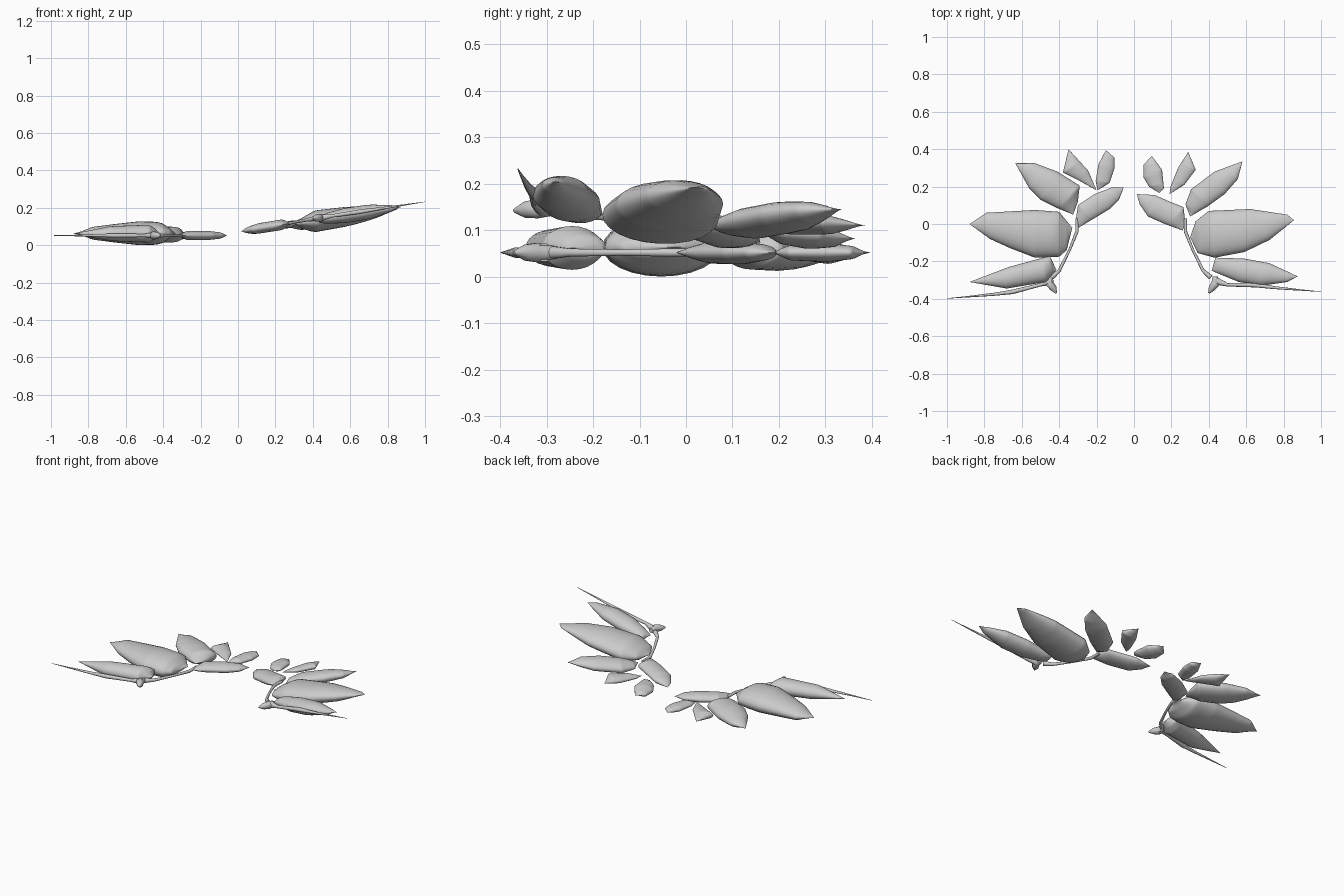
import bpy, math
from mathutils import Vector

if "Cube" in bpy.data.objects:
    bpy.data.objects.remove(bpy.data.objects["Cube"])

# The left sprig lies flat, the right one rises outwards
def left_z(x, y):
    return 0.052

def right_z(x, y):
    return 0.075 + 0.15 * x - 0.02 * y


def leaf(name, outline, k, zf, lift=0.0):
    """Inflate a flat outline: elliptical sections across its longest diagonal."""
    pts = [Vector(p) for p in outline]
    a, b = max(((p, q) for p in pts for q in pts), key=lambda e: (e[0] - e[1]).length)
    length = (b - a).length
    ax = (b - a) / length
    side = Vector((-ax.y, ax.x))
    uv = [((p - a).dot(ax), (p - a).dot(side)) for p in pts]

    def chord(u):
        hits = []
        for (u0, v0), (u1, v1) in zip(uv, uv[1:] + uv[:1]):
            if abs(u1 - u0) > 1e-7 and min(u0, u1) <= u <= max(u0, u1):
                hits.append(v0 + (v1 - v0) * (u - u0) / (u1 - u0))
        return min(hits), max(hits)

    n = 30
    us = [length * (1 - math.cos(math.pi * i / n)) / 2 for i in range(1, n)]
    us = sorted(us + [u for u, v in uv if 1e-4 < u < length - 1e-4])
    chords = [chord(u) for u in us]
    ramp = 0.4 * max(c[1] - c[0] for c in chords)
    seg = 24
    verts, faces = [], []

    def add(u, v, h):
        p = a + ax * u + side * v
        verts.append((p.x, p.y, zf(p.x, p.y) + lift + h))

    for u, (lo, hi) in zip(us, chords):
        half = (hi - lo) / 2
        h = k * half * min(1, min(u, length - u) / ramp) ** 0.4
        for j in range(seg):
            t = 2 * math.pi * j / seg
            add(u, (lo + hi) / 2 + half * math.cos(t), h * math.sin(t))
    for i in range(len(us) - 1):
        for j in range(seg):
            j2 = (j + 1) % seg
            faces.append((i * seg + j, i * seg + j2, (i + 1) * seg + j2, (i + 1) * seg + j))
    add(0, 0, 0)
    add(length, 0, 0)
    first, last, end = len(verts) - 2, len(verts) - 1, (len(us) - 1) * seg
    for j in range(seg):
        j2 = (j + 1) % seg
        faces.append((first, j2, j))
        faces.append((last, end + j, end + j2))
    me = bpy.data.meshes.new(name)
    me.from_pydata(verts, [], faces)
    for p in me.polygons:
        p.use_smooth = True
    bpy.context.collection.objects.link(bpy.data.objects.new(name, me))


def tube(name, path, zf):
    """Tapered tube through (x, y, radius) points."""
    cu = bpy.data.curves.new(name, 'CURVE')
    cu.dimensions = '3D'
    cu.bevel_depth = 1.0
    cu.bevel_resolution = 3
    cu.use_fill_caps = True
    sp = cu.splines.new('POLY')
    sp.points.add(len(path) - 1)
    for p, (x, y, r) in zip(sp.points, path):
        p.co = (x, y, zf(x, y), 1)
        p.radius = r
    bpy.context.collection.objects.link(bpy.data.objects.new(name, cu))


# Left sprig leaves, from the stem base to the crown
leaf("left_leaf_lowest", [(-.88, -.31), (-.67, -.23), (-.45, -.17), (-.415, -.245),
     (-.47, -.31), (-.68, -.345)], .72, left_z, .01)
leaf("left_leaf_large", [(-.88, .0), (-.79, .06), (-.53, .075), (-.40, .065), (-.33, -.02),
     (-.36, -.14), (-.40, -.175), (-.53, -.18), (-.66, -.13), (-.77, -.08)], .5, left_z, .012)
leaf("left_leaf_upper", [(-.635, .325), (-.53, .325), (-.41, .28), (-.29, .205), (-.30, .12),
     (-.325, .05), (-.41, .085), (-.50, .13), (-.56, .19)], .5, left_z, .005)
leaf("left_leaf_pointed", [(-.35, .40), (-.245, .285), (-.2, .18), (-.29, .23),
     (-.38, .275)], .45, left_z)
leaf("left_leaf_small", [(-.15, .395), (-.105, .355), (-.105, .295), (-.13, .22),
     (-.195, .18), (-.205, .23), (-.19, .32)], .45, left_z)
leaf("left_leaf_inner", [(-.30, .10), (-.21, .16), (-.12, .195), (-.055, .195), (-.08, .13),
     (-.13, .08), (-.23, .02), (-.305, -.025), (-.31, .03)], .45, left_z)

# Right sprig leaves
leaf("right_leaf_lowest", [(.415, -.25), (.435, -.18), (.59, -.185), (.725, -.21),
     (.875, -.28), (.82, -.31), (.68, -.33), (.56, -.31)], .62, right_z, -.007)
leaf("right_leaf_large", [(.30, -.07), (.33, .015), (.40, .07), (.62, .08), (.82, .05),
     (.855, .02), (.725, -.085), (.59, -.15), (.43, -.18), (.34, -.155)], .46, right_z, -.01)
leaf("right_leaf_upper", [(.275, .105), (.305, .185), (.43, .28), (.58, .335), (.555, .24),
     (.485, .16), (.395, .095), (.30, .04)], .5, right_z, -.01)
leaf("right_leaf_pointed", [(.29, .385), (.33, .29), (.27, .21), (.19, .16), (.195, .2),
     (.235, .3)], .45, right_z)
leaf("right_leaf_small", [(.095, .365), (.15, .29), (.16, .19), (.135, .165), (.08, .2),
     (.05, .25), (.05, .315)], .45, right_z)
leaf("right_leaf_inner", [(.015, .16), (.11, .155), (.19, .12), (.265, .09), (.275, .0),
     (.26, -.035), (.165, .0), (.075, .04), (.03, .105)], .45, right_z)

# Stems, long thin spikes and the little forked stubs at the base
for name, s, zf, tip in (("left", -1, left_z, -.398), ("right", 1, right_z, -.362)):
    d = .03 if s > 0 else 0
    tube(name + "_stem", [(s * (.305 - d), .03, .009), (s * (.305 - d), -.04, .009),
         (s * (.345 - d), -.14, .007), (s * (.40 - d), -.25, .009), (s * (.44 - d), -.285, .014)], zf)
    tube(name + "_stub", [(s * (.45 - d / 2), -.28, .014), (s * (.45 - d / 2), -.32, .022),
         (s * (.43 - d / 2), -.345, .018), (s * (.415 - d / 2), -.37, .004)], zf)
    tube(name + "_spike", [(s * .44, -.305, .02), (s * .50, -.325, .009), (s * .65, tip + .035, .012),
         (s * .75, tip + .022, .008), (s * .88, tip + .01, .004), (s, tip, .001)], zf)
